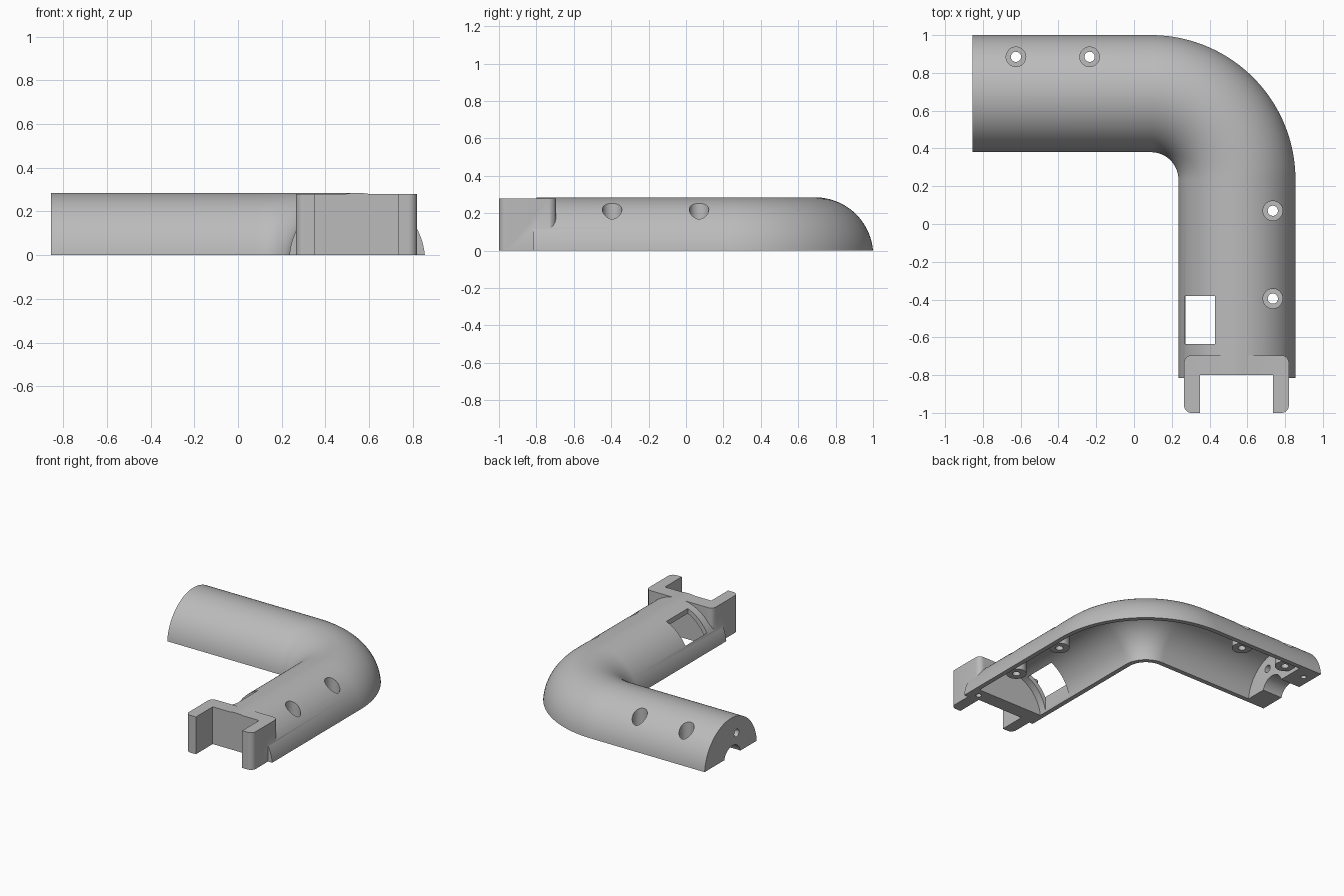
import bpy, bmesh, math
from mathutils import Matrix, Vector

cube = bpy.data.objects.get("Cube")
if cube:
    bpy.data.objects.remove(cube, do_unlink=True)

PIPE_Z = -0.026                 # height of the pipe axis
BEND = Vector((0.09, 0.235))    # centre of the elbow
BEND_R = 0.455
LEG_X = BEND.x + BEND_R         # axis of the front leg
LEG_Y = BEND.y + BEND_R         # axis of the side leg


def to_object(name, bm):
    bmesh.ops.recalc_face_normals(bm, faces=bm.faces)
    mesh = bpy.data.meshes.new(name)
    bm.to_mesh(mesh)
    bm.free()
    obj = bpy.data.objects.new(name, mesh)
    bpy.context.collection.objects.link(obj)
    return obj


def box(name, lo, hi, bevel=0):
    bm = bmesh.new()
    lo, hi = Vector(lo), Vector(hi)
    bmesh.ops.create_cube(bm, size=1)
    for v in bm.verts:
        v.co = (lo + hi) / 2 + v.co * (hi - lo)
    if bevel:
        upright = [e for e in bm.edges
                   if abs(e.verts[0].co.z - e.verts[1].co.z) > 0.01]
        bmesh.ops.bevel(bm, geom=upright, offset=bevel, segments=8,
                        profile=0.5, affect='EDGES')
    return to_object(name, bm)


def rod(name, center, radius, length, along_x=False):
    bm = bmesh.new()
    m = Matrix.Translation(center)
    if along_x:
        m = m @ Matrix.Rotation(math.pi / 2, 4, 'Y')
    bmesh.ops.create_cone(bm, cap_ends=True, segments=40, radius1=radius,
                          radius2=radius, depth=length, matrix=m)
    return to_object(name, bm)


def upright_rod(name, x, y, radius, z0, z1):
    return rod(name, (x, y, (z0 + z1) / 2), radius, z1 - z0)


def elbow(name, radius, start_x, end_y, low_angle):
    """Sweep an arc section along the side leg, the bend and the front leg."""
    frames = [(Vector((start_x, LEG_Y)), Vector((0, 1)))]
    for i in range(41):
        a = math.pi / 2 * (1 - i / 40)
        n = Vector((math.cos(a), math.sin(a)))
        frames.append((BEND + n * BEND_R, n))
    frames.append((Vector((LEG_X, end_y)), Vector((1, 0))))
    bm = bmesh.new()
    rings = []
    for p, n in frames:
        ring = []
        for j in range(49):
            t = low_angle + (math.pi - 2 * low_angle) * j / 48
            q = p + n * radius * math.cos(t)
            ring.append(bm.verts.new((q.x, q.y, PIPE_Z + radius * math.sin(t))))
        rings.append(ring)
    for r, s in zip(rings, rings[1:]):
        for j in range(49):
            k = (j + 1) % 49
            bm.faces.new((r[j], r[k], s[k], s[j]))
    bm.faces.new(rings[0])
    bm.faces.new(rings[-1])
    return to_object(name, bm)


def combine(target, tool, operation='DIFFERENCE'):
    mod = target.modifiers.new("combine", 'BOOLEAN')
    mod.operation = operation
    mod.solver = 'EXACT'
    mod.object = tool
    bpy.context.view_layer.objects.active = target
    bpy.ops.object.modifier_apply(modifier=mod.name)
    bpy.data.objects.remove(tool, do_unlink=True)


# Half pipe and its hollow, with solid plugs left at both ends
R = 0.311
pipe = elbow("elbow_half_shell", R, -0.855, -0.815, math.asin(-PIPE_Z / R))
hollow = elbow("hollow", 0.276, -0.69, -0.69, -0.15)

# Screw bosses stay standing inside the hollow
screws = [(-0.625, 0.885), (-0.235, 0.885), (0.735, 0.07), (0.735, -0.395)]
for x, y in screws:
    combine(hollow, upright_rod("boss", x, y, 0.07, 0.03, 0.5))
combine(pipe, hollow)

# Clip bracket on the front end
combine(pipe, box("clip", (0.265, -1, 0), (0.82, -0.695, 0.28), 0.04), 'UNION')
combine(pipe, box("clip_slot", (0.35, -1.2, -0.2), (0.735, -0.8, 0.5)))

# Counterbored screw holes
for x, y in screws:
    combine(pipe, upright_rod("counterbore", x, y, 0.052, 0.1, 0.5))
    combine(pipe, upright_rod("screw_hole", x, y, 0.027, -0.2, 0.2))

# Window in the front leg
combine(pipe, box("window", (0.271, -0.635, 0.02), (0.43, -0.38, 0.5)))

# Cable groove and small hole through the side plug
combine(pipe, rod("groove", (-0.78, LEG_Y - 0.02, PIPE_Z), 0.1, 0.4, True))
combine(pipe, rod("plug_hole", (-0.78, 0.62, 0.15), 0.028, 0.4, True))

# Pin holes under both plugs
for x, y in ((-0.79, 0.89), (0.775, -0.755)):
    combine(pipe, upright_rod("pin_hole", x, y, 0.02, -0.1, 0.07))

# Material and shading
gray = bpy.data.materials.new("plain gray")
gray.use_nodes = True
color = (0.5, 0.5, 0.5, 1)
gray.diffuse_color = color
gray.node_tree.nodes["Principled BSDF"].inputs["Base Color"].default_value = color
pipe.data.materials.clear()
pipe.data.materials.append(gray)
bpy.ops.object.select_all(action='DESELECT')
pipe.select_set(True)
bpy.context.view_layer.objects.active = pipe
bpy.ops.object.shade_smooth_by_angle(angle=math.radians(30))
